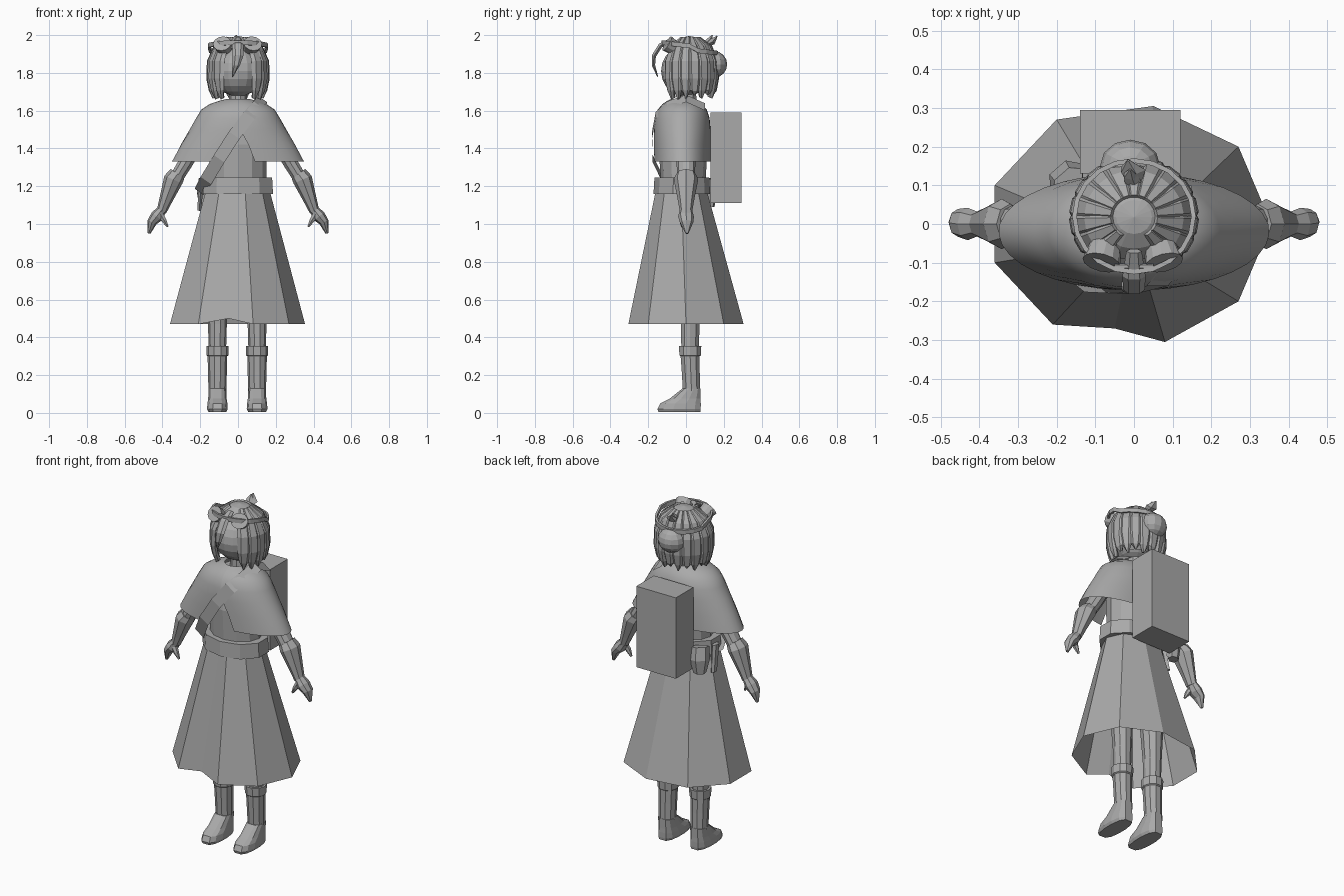
import bpy, bmesh, math
from mathutils import Vector

if "Cube" in bpy.data.objects:
    bpy.data.objects.remove(bpy.data.objects["Cube"])

grey = bpy.data.materials.new("plain_grey")
grey.diffuse_color = (0.4, 0.4, 0.4, 1)
grey.use_nodes = True
grey.node_tree.nodes["Principled BSDF"].inputs["Base Color"].default_value = grey.diffuse_color


def make(name, verts, faces, smooth=None):
    me = bpy.data.meshes.new(name)
    me.from_pydata([tuple(v) for v in verts], [], faces)
    bm = bmesh.new()
    bm.from_mesh(me)
    bmesh.ops.recalc_face_normals(bm, faces=bm.faces)
    bm.to_mesh(me)
    bm.free()
    me.materials.append(grey)
    ob = bpy.data.objects.new(name, me)
    bpy.context.collection.objects.link(ob)
    if smooth:
        bpy.ops.object.select_all(action='DESELECT')
        ob.select_set(True)
        bpy.context.view_layer.objects.active = ob
        bpy.ops.object.shade_smooth_by_angle(angle=math.radians(smooth))
    return ob


def loft(name, rings, closed=True, caps=True, smooth=None):
    n = len(rings[0])
    verts = [v for r in rings for v in r]
    faces = []
    for i in range(len(rings) - 1):
        for j in range(n if closed else n - 1):
            k = (j + 1) % n
            faces.append((i * n + j, i * n + k, (i + 1) * n + k, (i + 1) * n + j))
    if caps:
        faces += [tuple(range(n)), tuple(range((len(rings) - 1) * n, len(rings) * n))]
    return make(name, verts, faces, smooth)


def ellipse(x, y, z, rx, ry, n, turn=0.0):
    return [Vector((x + rx * math.cos(turn + math.tau * i / n),
                    y + ry * math.sin(turn + math.tau * i / n), z)) for i in range(n)]


def stack(name, rows, n=12, caps=True, smooth=None, turn=0.0):
    # rows of (x, y, z, rx, ry)
    return loft(name, [ellipse(*r, n, turn) for r in rows], caps=caps, smooth=smooth)


def tube(name, path, side, n=8, smooth=None):
    # path of (point, radius along side, radius across it)
    pts = [Vector(p[0]) for p in path]
    u = Vector(side).normalized()
    rings = []
    for i, (p, a, b) in enumerate(path):
        d = pts[min(i + 1, len(pts) - 1)] - pts[max(i - 1, 0)]
        v = d.cross(u).normalized()
        rings.append([pts[i] + u * a * math.cos(math.tau * k / n) + v * b * math.sin(math.tau * k / n)
                      for k in range(n)])
    return loft(name, rings, smooth=smooth)


def box(name, x0, x1, y0, y1, z0, z1):
    ring = lambda z: [(x0, y0, z), (x1, y0, z), (x1, y1, z), (x0, y1, z)]
    return loft(name, [ring(z0), ring(z1)])


def ball(name, c, r, seg=12, rows=8, smooth=None):
    a = [math.pi * (i + .02) / (rows + .04) - math.pi / 2 for i in range(rows + 1)]
    return stack(name, [(c[0], c[1], c[2] + r[2] * math.sin(t), r[0] * math.cos(t), r[1] * math.cos(t))
                        for t in a], seg, smooth=smooth)


# Skirt: faceted open cone with a notched front hem
hem = [(.355, 0, .47), (.27, .2, .47), (.05, .305, .47), (-.2, .27, .47), (-.36, .1, .47),
       (-.36, -.1, .47), (-.21, -.26, .47), (-.05, -.27, .5), (.08, -.305, .47), (.27, -.2, .47)]
waist = [(x * .47, y * .44 - .025, 1.18) for x, y, z in hem]
loft("skirt", [hem, waist], caps=False)

# Torso, belt and neck
stack("torso", [(0, -.015, 1.16, .155, .12), (0, -.015, 1.25, .15, .12), (0, -.015, 1.42, .15, .13),
                (0, -.01, 1.56, .15, .11), (0, 0, 1.63, .08, .07)], 12)
stack("belt", [(0, -.022, 1.16, .195, .15), (0, -.022, 1.245, .19, .145)], 10, turn=math.pi / 10)
stack("neck", [(0, .01, 1.58, .05, .05), (0, .01, 1.72, .045, .045)], 10)

# Cape: smooth shell that parts at the front below the chest
rings = []
for z, rx, ry, left, right in [(1.33, .35, .152, .09, .09), (1.42, .303, .152, .045, .055),
                               (1.5, .256, .15, -.009, .011), (1.56, .222, .145, 0, 0),
                               (1.605, .195, .13, 0, 0), (1.635, .15, .105, 0, 0),
                               (1.652, .1, .08, 0, 0), (1.662, .06, .06, 0, 0)]:
    a0 = -math.pi / 2 + math.asin(right / rx)
    a1 = 1.5 * math.pi - math.asin(left / rx)
    row = []
    for i in range(33):
        t = a0 + (a1 - a0) * i / 32
        row.append((rx * math.cos(t), -.02 + ry * math.sin(t), z))
    rings.append(row)
loft("cape", rings, closed=False, caps=False, smooth=35)

# Chest strap running from shoulder to hip
strap = [((.12, .1, 1.62), .035), ((.125, .0, 1.665), .035), ((.11, -.1, 1.63), .035),
         ((.06, -.16, 1.575), .035), ((-.02, -.18, 1.47), .035), ((-.1, -.176, 1.345), .035),
         ((-.17, -.12, 1.23), .035), ((-.205, -.02, 1.17), .03)]
rows = []
for (p, w) in strap:
    d = Vector((.8, 0, -.55)) * w
    rows.append([Vector(p) - d, Vector(p) + d])
loft("chest_strap", rows, closed=False, caps=False)

# Backpack and hip pouch
box("backpack", -.14, .12, .13, .295, 1.11, 1.59)
tube("hip_pouch", [((-.17, .11, 1.24), .05, .03), ((-.175, .12, 1.17), .055, .04),
                   ((-.175, .12, 1.09), .035, .03)], (.75, .65, 0), 6)
tube("hip_sheath", [((-.195, -.0, 1.22), .03, .015), ((-.205, .03, 1.07), .025, .012)], (0, 1, 0), 6)

# Arms, gloves and boots on both sides
for s, label in ((-1, "left"), (1, "right")):
    tube(label + "_arm", [((s * .14, 0, 1.56), .055, .05), ((s * .22, 0, 1.43), .055, .045),
                          ((s * .28, 0, 1.32), .05, .04), ((s * .335, 0, 1.23), .045, .037)], (0, 1, 0), 10)
    tube(label + "_glove", [((s * .32, 0, 1.265), .052, .044), ((s * .342, 0, 1.235), .065, .052),
                            ((s * .385, 0, 1.12), .042, .034), ((s * .405, 0, 1.065), .033, .026)], (0, 1, 0), 8)
    tube(label + "_hand", [((s * .4, 0, 1.08), .03, .024), ((s * .43, 0, 1.04), .042, .034),
                           ((s * .455, .003, 1.01), .036, .026), ((s * .472, .005, .95), .008, .008)], (0, 1, 0), 8)
    tube(label + "_thumb", [((s * .415, -.01, 1.06), .02, .018), ((s * .392, -.02, 1.02), .016, .015),
                            ((s * .372, -.02, .985), .006, .006)], (0, 1, 0), 6)
    x = s * .105 - .004
    stack(label + "_leg", [(x, .022, .3, .045, .048), (x, .022, .47, .05, .052), (x, .015, .8, .07, .07),
                           (x * .8, 0, 1.15, .07, .07)], 10)
    stack(label + "_boot_shaft", [(x, .03, .1, .047, .048), (x, .025, .22, .05, .05), (x, .022, .3, .052, .053),
                                  (x, .022, .305, .058, .06), (x, .022, .355, .059, .062)], 10)
    # Foot: rounded outline lofted up to the ankle
    foot = []
    for z, w, heel, toe in [(.005, .048, .08, -.15), (.02, .056, .082, -.155), (.05, .054, .082, -.14),
                            (.075, .05, .08, -.09), (.13, .047, .078, -.02)]:
        cy, ry = (heel + toe) / 2, (heel - toe) / 2
        foot.append([(x + w * math.copysign(abs(math.cos(t)) ** .6, math.cos(t)), cy + ry * math.sin(t), z)
                     for t in [math.tau * (k + .5) / 12 for k in range(12)]])
    loft(label + "_foot", foot)

# Head and hair cap
ball("head", (0, 0, 1.81), (.135, .132, .135), 16, 10)
cap = ball("hair_cap", (0, .018, 1.835), (.148, .14, .16), 16, 10)
bm = bmesh.new()
bm.from_mesh(cap.data)
gone = [f for f in bm.faces if f.calc_center_median().z < 1.7
        or (f.calc_center_median().z < 1.92 and f.calc_center_median().y < -.03)]
bmesh.ops.delete(bm, geom=gone, context='FACES')
bm.to_mesh(cap.data)
bm.free()

# Hair locks hanging around the sides and back
for i in range(15):
    t = math.radians(-48 + 276 * i / 14)
    c, s = math.cos(t), math.sin(t)
    low = 1.665 if i in (0, 1, 13, 14) else 1.67 + .02 * (i % 2)
    path = [((c * r * .15, .018 + s * r * .14, z), w, .016)
            for r, z, w in [(.35, 1.98, .014), (.78, 1.935, .03), (1.0, 1.86, .038), (1.02, 1.77, .036),
                            (.94, 1.71, .026), (.82, low, .005)]]
    tube("hair_lock", path, (-s * .15, c * .14, 0), 6)

# Front forelock and crown tuft
tube("forelock", [((0, -.07, 1.98), .02, .012), ((.0, -.135, 1.945), .03, .014), ((.0, -.17, 1.89), .028, .013),
                  ((-.01, -.172, 1.84), .02, .01), ((-.03, -.15, 1.78), .003, .003)], (1, 0, 0), 6)
tube("crown_tuft", [((0, .11, 1.95), .02, .014), ((-.005, .14, 1.965), .035, .018),
                    ((-.015, .165, 1.995), .003, .003)], (1, 0, 0), 5)
tube("crown_spike", [((0, .1, 1.95), .025, .016), ((-.01, .125, 1.975), .02, .014),
                     ((-.01, .14, 2.0), .003, .003)], (1, 0, 0), 5)

# Hair bun
ball("hair_bun", (-.01, .15, 1.845), (.078, .068, .07), 12, 8)

# Goggles: head band, bridge and two lens cups tilted upward
band = []
for r, dz in ((.0, -.012), (.012, -.012), (.012, .012), (.0, .012), (.0, -.012)):
    band.append([(x, y, z + dz + (.02 if y < .02 else 0) - .12 * y) for x, y, z in
                 ellipse(0, .02, 1.925, .148 + r, .138 + r, 20)])
loft("goggle_band", band, caps=False)
for s in (-1, 1):
    out = Vector((s * .2, -.8, .5)).normalized()
    c = Vector((s * .075 - .003, -.075, 1.94))
    side = out.cross(Vector((0, 0, 1))).normalized()
    tube("goggle_cup", [(c - out * .03, .04, .036), (c + out * .015, .047, .042),
                        (c + out * .03, .05, .044)], side, 12)
tube("goggle_bridge", [((-.05, -.11, 1.962), .008, .008), ((.05, -.11, 1.962), .008, .008)], (0, 1, 0), 6)
